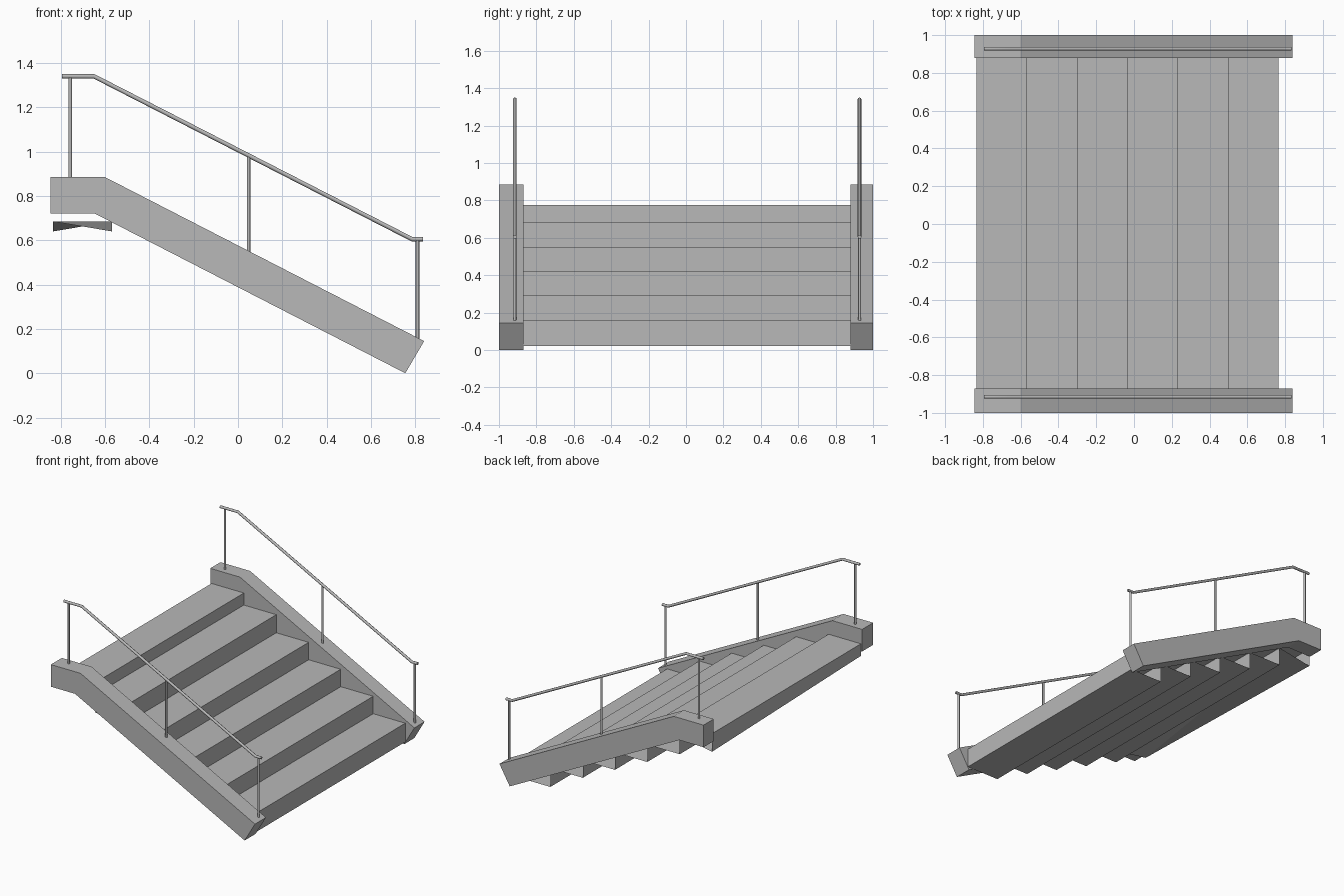
import bpy
import bmesh
from mathutils import Vector

cube = bpy.data.objects.get("Cube")
if cube:
    bpy.data.objects.remove(cube, do_unlink=True)

# One plain grey for the whole model
grey = bpy.data.materials.new("grey_metal")
grey.use_nodes = True
colour = (0.48, 0.48, 0.48, 1)
grey.diffuse_color = colour
grey.node_tree.nodes["Principled BSDF"].inputs["Base Color"].default_value = colour


def finish(bm, name):
    mesh = bpy.data.meshes.new(name)
    bm.to_mesh(mesh)
    bm.free()
    mesh.materials.append(grey)
    obj = bpy.data.objects.new(name, mesh)
    bpy.context.collection.objects.link(obj)
    return obj


def extrude_y(name, front, back, y0, y1, capped):
    """Join two clockwise (x, z) outlines lying at y0 and y1."""
    bm = bmesh.new()
    a = [bm.verts.new((x, y0, z)) for x, z in front]
    b = [bm.verts.new((x, y1, z)) for x, z in back]
    n = len(a)
    for i in range(n):
        j = (i + 1) % n
        quad = (a[i], a[j], b[j], b[i])
        heights = [v.co.z for v in quad]
        if abs(heights[0] - heights[3]) > 0.01 and abs(heights[1] - heights[2]) > 0.01:
            # Warped panel: fold along its high diagonal
            k = heights.index(max(heights))
            q = quad[k:] + quad[:k]
            bm.faces.new(q[:3])
            bm.faces.new((q[0], q[2], q[3]))
        else:
            bm.faces.new(quad)
    if capped:
        bm.faces.new(a[::-1])
        bm.faces.new(b)
        bmesh.ops.recalc_face_normals(bm, faces=bm.faces)
    return finish(bm, name)


def tube(name, points, radius):
    curve = bpy.data.curves.new(name, 'CURVE')
    curve.dimensions = '3D'
    curve.bevel_depth = radius
    curve.bevel_resolution = 2
    curve.use_fill_caps = True
    spline = curve.splines.new('POLY')
    spline.points.add(len(points) - 1)
    for p, co in zip(spline.points, points):
        p.co = (*co, 1)
    curve.materials.append(grey)
    obj = bpy.data.objects.new(name, curve)
    bpy.context.collection.objects.link(obj)
    return obj


# Steps: hollow boxes open at both ends
EDGES = [0.765, 0.5, 0.232, -0.033, -0.30, -0.568, -0.835]
LEVELS = [0.02, 0.16, 0.29, 0.42, 0.55, 0.685]
Y0, Y1 = -0.87, 0.885
for i in range(5):
    x1, x0 = EDGES[i], EDGES[i + 1]
    z0, z1 = LEVELS[i], LEVELS[i + 1]
    outline = [(x0, z0), (x0, z1), (x1, z1), (x1, z0)][::-1]
    extrude_y(f"step_{i + 1}", outline, outline, Y0, Y1, False)

# Top step has a warped underside
x1, x0, top, low, high = EDGES[5], EDGES[6], 0.775, 0.64, 0.685
front = [(x1, low), (x1, top), (x0, top), (x0, high)]
back = [(x1, high), (x1, top), (x0, top), (x0, low)]
extrude_y("top_step", front, back, Y0, Y1, False)

# Side beams, handrails and posts
BEAM = [(-0.845, 0.885), (-0.6, 0.885), (0.84, 0.145),
        (0.755, 0.0), (-0.645, 0.72), (-0.845, 0.72)]
RAIL = [(-0.795, 1.34), (-0.65, 1.34), (0.785, 0.605), (0.835, 0.605)]
POSTS = [(-0.757, 0.87, 1.34), (0.048, 0.53, 0.98), (0.81, 0.14, 0.605)]
for side, y0, y1, rail_y in (("front", -1, -0.87, -0.915), ("back", 0.88, 1, 0.928)):
    extrude_y(f"{side}_beam", BEAM, BEAM, y0, y1, True)
    tube(f"{side}_handrail", [(x, rail_y, z) for x, z in RAIL], 0.01)
    for n, (x, z0, z1) in enumerate(POSTS):
        tube(f"{side}_post_{n + 1}", [(x, rail_y, z0), (x, rail_y, z1)], 0.008)
